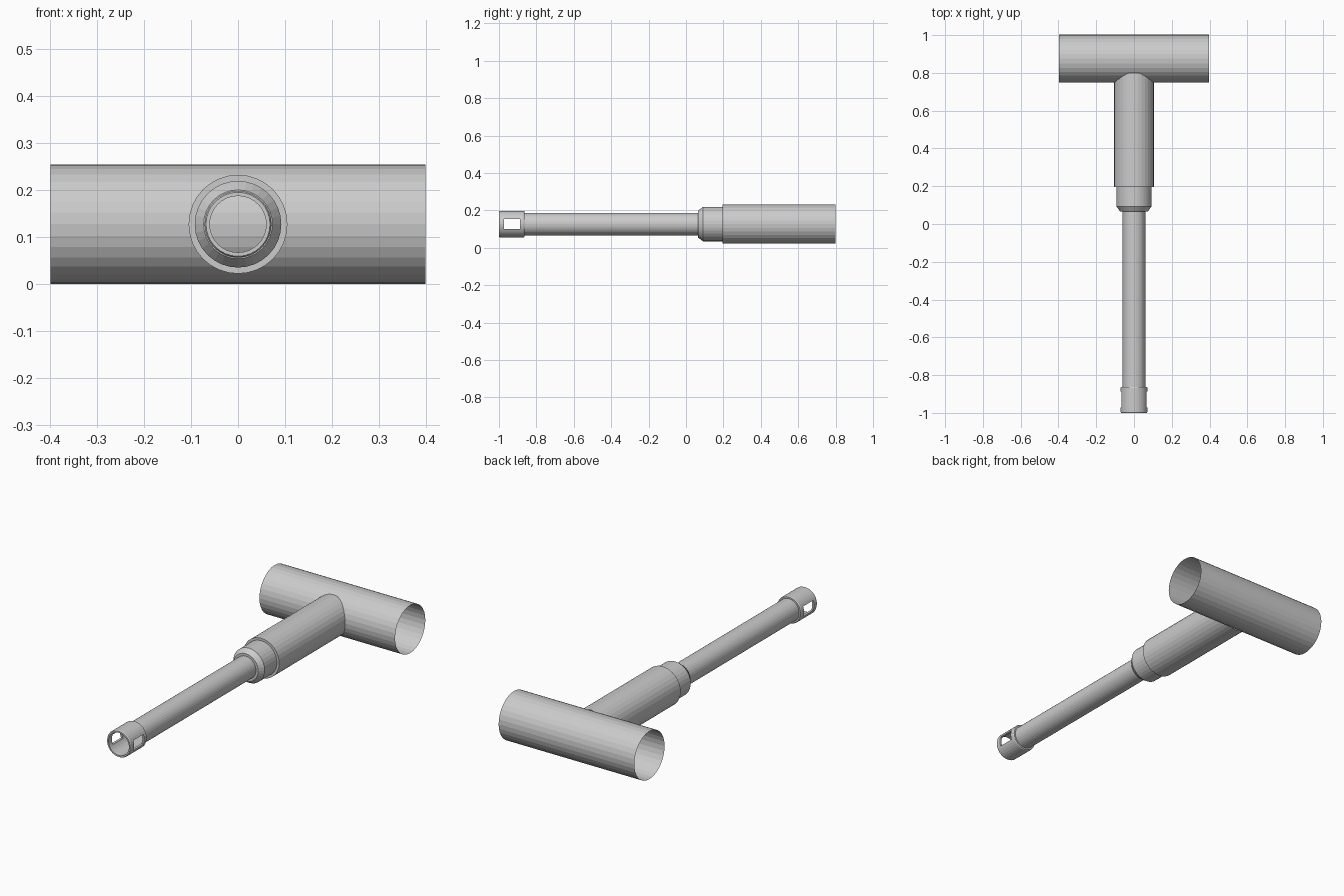
import bpy, bmesh, math
from mathutils import Vector

if "Cube" in bpy.data.objects:
    bpy.data.objects.remove(bpy.data.objects["Cube"])

AXIS_Z = 0.127   # height of all tube axes
SIDES = 32


def lathe(name, profile, axis='Y', center=(0, 0, AXIS_Z), closed=False):
    """Revolve (radius, position) points around an axis; open profiles make thin shells."""
    bm = bmesh.new()
    rings = []
    for r, p in profile:
        ring = []
        for i in range(SIDES):
            a = 2 * math.pi * i / SIDES
            u, w = r * math.sin(a), r * math.cos(a)
            co = Vector((u, p, w)) if axis == 'Y' else Vector((p, u, w))
            ring.append(bm.verts.new(co + Vector(center)))
        rings.append(ring)
    pairs = list(zip(rings, rings[1:]))
    if closed:
        pairs.append((rings[-1], rings[0]))
    for a, b in pairs:
        for i in range(SIDES):
            j = (i + 1) % SIDES
            bm.faces.new((a[i], a[j], b[j], b[i]))
    bmesh.ops.recalc_face_normals(bm, faces=bm.faces)
    mesh = bpy.data.meshes.new(name)
    bm.to_mesh(mesh)
    bm.free()
    obj = bpy.data.objects.new(name, mesh)
    bpy.context.collection.objects.link(obj)
    return obj


# open cross tube at the back
lathe("cross_tube", [(0.127, -0.398), (0.127, 0.398)], 'X', (0, 0.875, AXIS_Z))

# wide sleeve running into the cross tube
lathe("sleeve", [(0.092, 0.195), (0.105, 0.195), (0.105, 0.80)])

# stepped collar with chamfered front
lathe("collar", [(0.06, 0.065), (0.073, 0.065), (0.092, 0.092), (0.092, 0.195)])

# long thin pipe
lathe("pipe", [(0.06, -0.865), (0.06, 0.065)])

# end cap ring with softened rims
end_ring = lathe("end_ring", [
    (0.06, -0.863), (0.068, -0.863), (0.071, -0.868),
    (0.071, -0.995), (0.068, -1.0), (0.06, -1.0)], closed=True)

# rectangular window cut through both sides of the end ring
bpy.ops.mesh.primitive_cube_add(size=1, location=(0, -0.93, AXIS_Z))
cutter = bpy.context.object
cutter.name = "window_cutter"
cutter.scale = (0.3, 0.085, 0.053)
mod = end_ring.modifiers.new("windows", 'BOOLEAN')
mod.operation = 'DIFFERENCE'
mod.solver = 'EXACT'
mod.object = cutter
bpy.context.view_layer.objects.active = end_ring
bpy.ops.object.modifier_apply(modifier=mod.name)
bpy.data.objects.remove(cutter, do_unlink=True)
